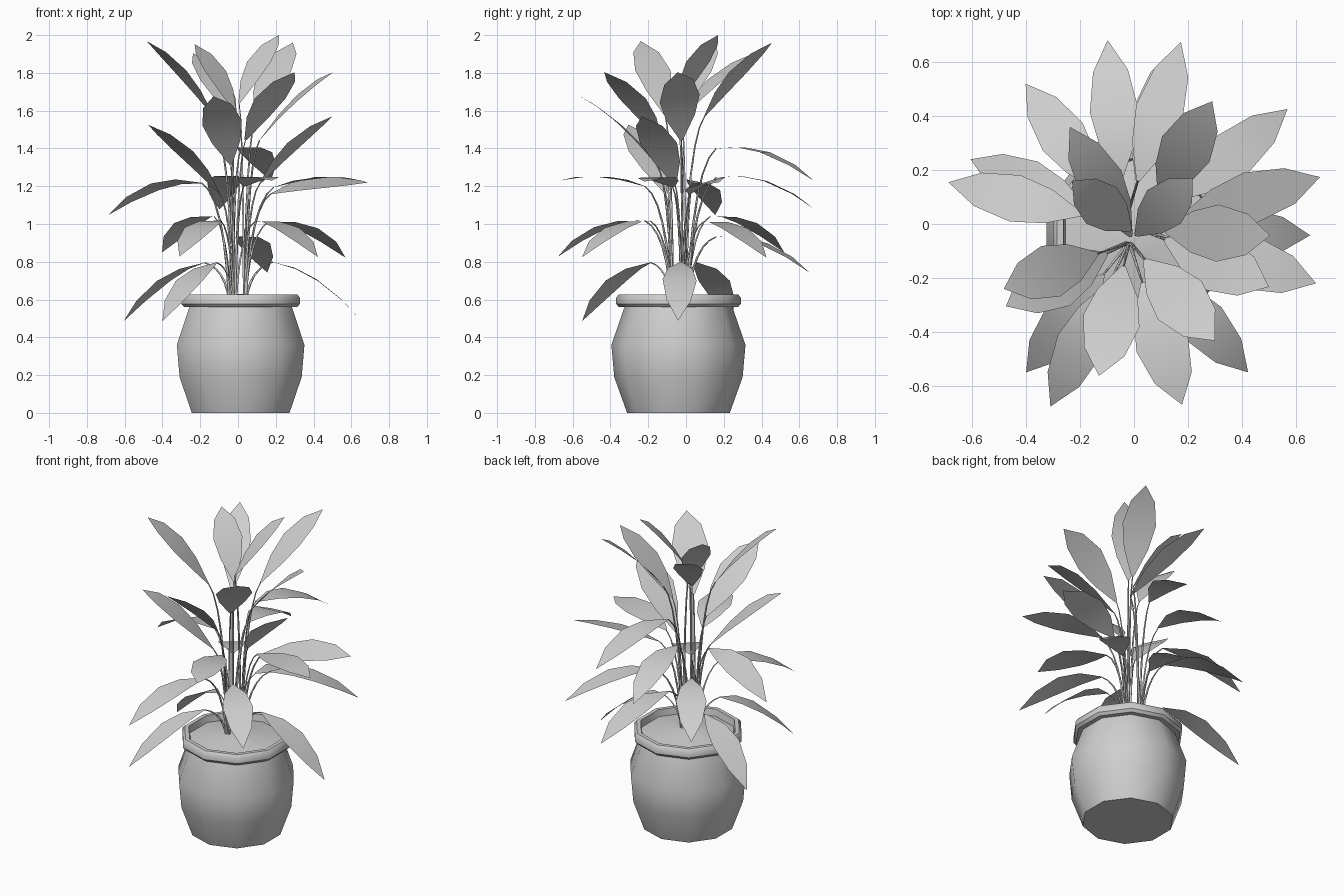
import bpy, bmesh, math
from mathutils import Vector

if "Cube" in bpy.data.objects:
    bpy.data.objects.remove(bpy.data.objects["Cube"], do_unlink=True)

grey = bpy.data.materials.new("plain_grey")
grey.use_nodes = True
grey.diffuse_color = (0.62, 0.62, 0.62, 1)
grey.node_tree.nodes["Principled BSDF"].inputs["Base Color"].default_value = (0.62, 0.62, 0.62, 1)

POT = Vector((0.014, -0.04, 0))
STEM = Vector((-0.008, -0.03, 0))
SOIL_Z = 0.585


def finish(name, bm, angle=40):
    mesh = bpy.data.meshes.new(name)
    bm.to_mesh(mesh)
    bm.free()
    mesh.materials.append(grey)
    obj = bpy.data.objects.new(name, mesh)
    bpy.context.collection.objects.link(obj)
    bpy.ops.object.select_all(action="DESELECT")
    obj.select_set(True)
    bpy.context.view_layer.objects.active = obj
    bpy.ops.object.shade_smooth_by_angle(angle=math.radians(angle))
    return obj


def lathe(name, profile, cap_first=False, cap_point=None, sides=10):
    """Turn a (radius, height) profile around the pot axis."""
    bm = bmesh.new()
    rings = []
    for r, z in profile:
        angles = [math.pi / 2 + math.tau * i / sides for i in range(sides)]
        rings.append([bm.verts.new(POT + Vector((r * math.cos(a), r * math.sin(a), z)))
                      for a in angles])
    for low, high in zip(rings, rings[1:]):
        for i in range(sides):
            j = (i + 1) % sides
            bm.faces.new((low[i], low[j], high[j], high[i]))
    if cap_first:
        bm.faces.new(rings[0][::-1])
    if cap_point:
        tip = bm.verts.new(POT + Vector((0, 0, cap_point)))
        for i in range(sides):
            bm.faces.new((rings[-1][i], rings[-1][(i + 1) % sides], tip))
    return finish(name, bm)


def bezier(a, b, c, t):
    return a * (1 - t) ** 2 + b * (2 * t * (1 - t)) + c * t * t


# Pot body, rolled rim and slightly mounded soil
lathe("pot_body", [(0.272, 0), (0.34, 0.19), (0.355, 0.36), (0.284, 0.565)], cap_first=True)
lathe("pot_rim", [(0.284, 0.56), (0.315, 0.56), (0.33, 0.577), (0.33, 0.61),
                  (0.315, 0.628), (0.29, 0.628), (0.28, 0.57)])
lathe("soil", [(0.285, SOIL_Z), (0.08, 0.622)], cap_point=0.63)

# Blade outline: position along the leaf and share of its half width
OUTLINE = [(0, 0.07), (0.25, 0.72), (0.5, 1), (0.78, 0.72), (1, 0)]


def leaf_blade(name, base, tip, lift, half_width, tilt):
    side = Vector((base.y - tip.y, tip.x - base.x, 0)).normalized()
    side = (side + Vector((0, 0, tilt))).normalized()
    middle = (base + tip) / 2 + Vector((0, 0, lift))
    bm = bmesh.new()
    rows = []
    for t, w in OUTLINE:
        centre = bezier(base, middle, tip, t)
        if w:
            rows.append([bm.verts.new(centre - side * w * half_width),
                         bm.verts.new(centre + side * w * half_width)])
        else:
            rows.append([bm.verts.new(centre)])
    for low, high in zip(rows, rows[1:]):
        bm.faces.new([low[0]] + high + [low[1]] if len(high) == 1
                     else [low[0], high[0], high[1], low[1]])
    return finish(name, bm, 60)


def leaf_stalk(name, root, base):
    bend = root.lerp(base, 0.2)
    bend.z = root.z + (base.z - root.z) * 0.88
    curve = bpy.data.curves.new(name, "CURVE")
    curve.dimensions = "3D"
    curve.bevel_depth = 0.008
    curve.bevel_resolution = 0
    line = curve.splines.new("POLY")
    steps = 6
    line.points.add(steps)
    for i, point in enumerate(line.points):
        t = i / steps
        point.co = (*bezier(root, bend, base, t), 1)
        point.radius = 1 - 0.6 * t
    curve.materials.append(grey)
    bpy.context.collection.objects.link(bpy.data.objects.new(name, curve))


# Leaf tiers: blade start as share of reach, start height above tip, arch, half width,
# then each tip with its sideways tilt
TIERS = {
    "crown": (0.25, -0.39, 0.08, 0.1, [
        (-0.483, -0.24, 1.968, 0), (0.29, 0.455, 1.96, 0)]),
    "inner": (-0.12, -0.36, 0.08, 0.088, [
        (0.217, 0.17, 2.0, 0), (-0.238, 0.36, 1.904, 0), (-0.23, 0.16, 1.952, 0)]),
    "upper": (0.18, -0.36, 0.08, 0.108, [
        (0.3, -0.433, 1.804, 0), (0.505, -0.043, 1.804, 0.2), (-0.13, -0.563, 1.676, 0.15),
        (0.5, -0.233, 1.57, 0), (-0.475, -0.305, 1.525, 0)]),
    "arching": (0.24, 0.17, 0.13, 0.09, [
        (0.174, 0.675, 1.23, 0), (-0.098, 0.682, 1.077, 0), (-0.688, 0.155, 1.047, 0.2)]),
    "level": (0.25, -0.03, 0.07, 0.1, [
        (0.178, -0.67, 1.23, 0), (0.675, -0.22, 1.225, 0)]),
    "rising": (0.22, -0.06, 0.06, 0.1, [(0.69, 0.174, 1.22, 0.3)]),
    "lower": (0.25, 0.19, 0.12, 0.09, [
        (-0.402, 0.52, 0.85, 0), (-0.31, -0.677, 0.828, 0), (0.569, 0.426, 0.822, 0),
        (0.423, -0.55, 0.825, 0), (0.155, 0.653, 0.743, 0)]),
    "lowest": (0.25, 0.31, 0.12, 0.09, [
        (-0.606, 0.24, 0.485, 0), (-0.4, -0.55, 0.486, 0), (0.653, -0.042, 0.488, -0.05)]),
}

# Stalks rise from three close clumps, and each leaf belongs to the nearest one
CLUMPS = [STEM + Vector((0.038 * math.cos(a), 0.038 * math.sin(a), 0))
          for a in (math.radians(15 + 120 * k) for k in range(3))]

for tier, (start, rise, lift, half_width, tips) in TIERS.items():
    for n, (x, y, z, tilt) in enumerate(tips, 1):
        tip = Vector((x, y, z))
        clump = min(CLUMPS, key=lambda c: (c.xy - tip.xy).length)
        reach = Vector((x - clump.x, y - clump.y, 0))
        base = clump + reach * start + Vector((0, 0, z + rise))
        root = clump + reach * 0.015 + Vector((0, 0, SOIL_Z))
        leaf_blade(f"{tier}_leaf_{n}", base, tip, lift, half_width, tilt)
        leaf_stalk(f"{tier}_stalk_{n}", root, base)
